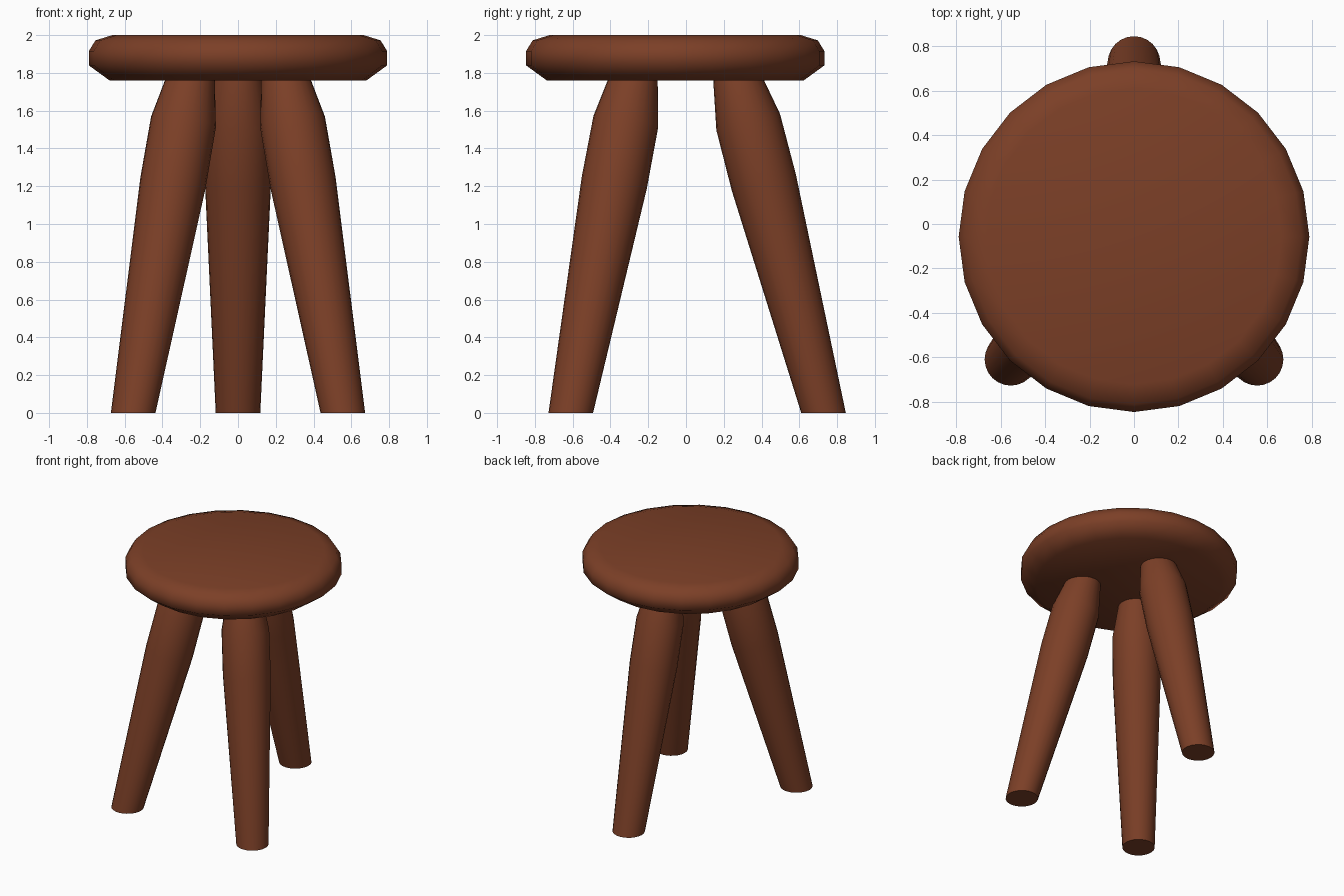
import bpy, bmesh
from math import sin, cos, tau, radians
from mathutils import Vector

if "Cube" in bpy.data.objects:
    bpy.data.objects.remove(bpy.data.objects["Cube"])

wood = bpy.data.materials.new("brown wood")
wood.diffuse_color = (0.2, 0.05, 0.02, 1)
wood.use_nodes = True
wood.node_tree.nodes["Principled BSDF"].inputs["Base Color"].default_value = wood.diffuse_color


def loft(name, rings):
    """Skin a list of vertex rings and cap both ends."""
    bm = bmesh.new()
    loops = [[bm.verts.new(p) for p in ring] for ring in rings]
    n = len(loops[0])
    for a, b in zip(loops, loops[1:]):
        for i in range(n):
            j = (i + 1) % n
            bm.faces.new((a[i], a[j], b[j], b[i]))
    bm.faces.new(loops[0][::-1])
    bm.faces.new(loops[-1])
    bmesh.ops.recalc_face_normals(bm, faces=bm.faces[:])
    me = bpy.data.meshes.new(name)
    bm.to_mesh(me)
    bm.free()
    me.materials.append(wood)
    ob = bpy.data.objects.new(name, me)
    bpy.context.collection.objects.link(ob)
    bpy.context.view_layer.objects.active = ob
    ob.select_set(True)
    bpy.ops.object.shade_smooth_by_angle(angle=radians(60))
    ob.select_set(False)


def ring(c, r, u, v, n=24):
    return [c + r * (cos(tau * i / n) * u + sin(tau * i / n) * v) for i in range(n)]


X, Y = Vector((1, 0, 0)), Vector((0, 1, 0))

# Round seat with chamfered underside and softened top edge
seat_profile = [(0.68, 1.76), (0.79, 1.84), (0.79, 1.915), (0.755, 1.972), (0.665, 2.0)]
loft("seat", [ring(Vector((0, -0.057, z)), r, X, Y) for r, z in seat_profile])


def leg(name, foot, slope):
    """Splayed turned leg: flat foot on the ground, other rings square to the axis."""
    base = Vector((foot[0], foot[1], 0))
    step = Vector((slope[0], slope[1], 1))
    axis = step.normalized()
    v = axis.cross(X).normalized()
    u = v.cross(axis)
    rings = [ring(base, 0.118, X, Y)]
    for z, r in [(1.22, 0.175), (1.54, 0.174), (1.8, 0.122), (1.86, 0.1)]:
        rings.append(ring(base + step * z, r, u, v))
    loft(name, rings)


# Three legs leaning inward
leg("back_leg", (0, 0.728), (0, -0.259))
leg("front_left_leg", (-0.555, -0.61), (0.173, 0.189))
leg("front_right_leg", (0.555, -0.61), (-0.173, 0.189))
